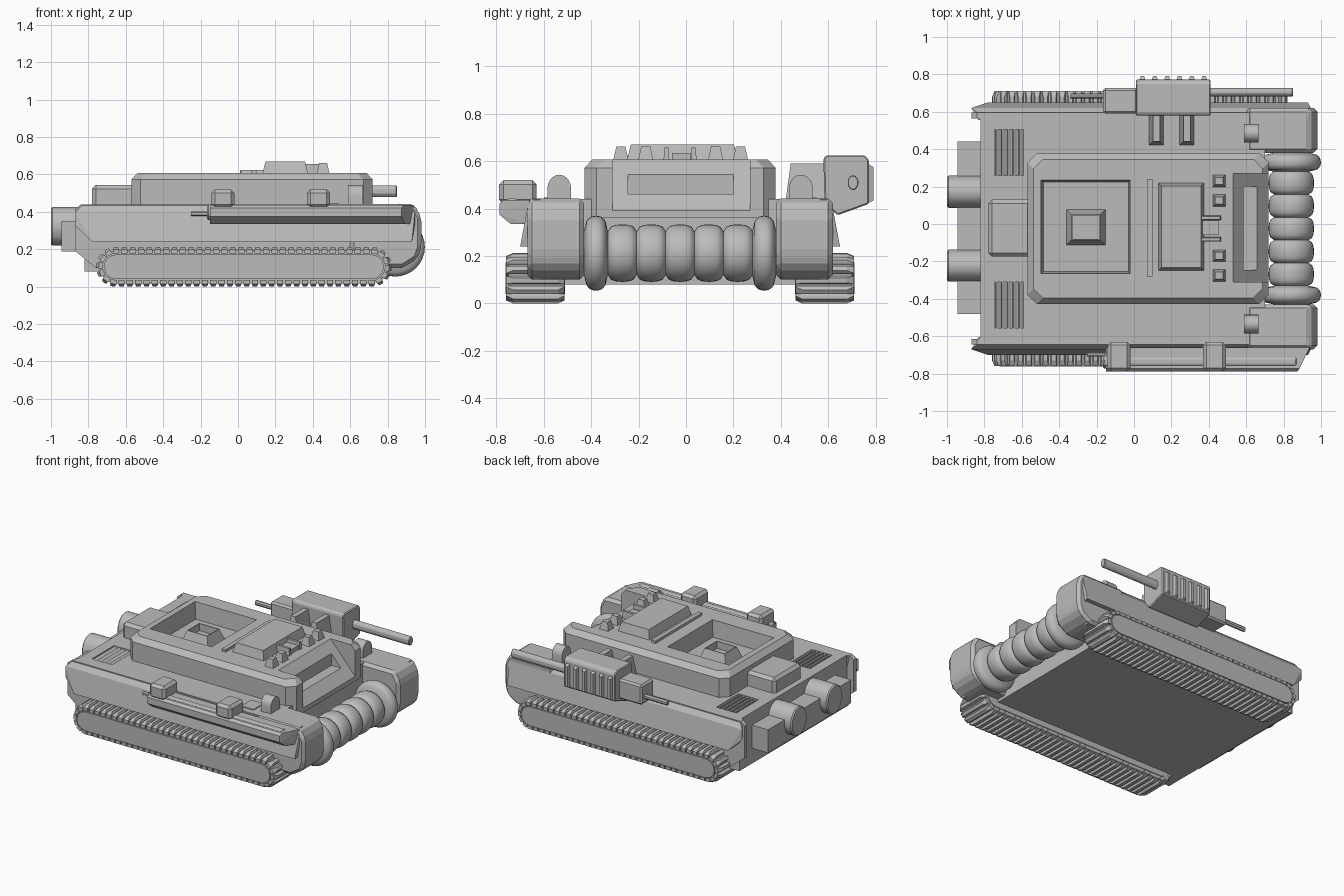
import bpy, bmesh, math
from mathutils import Vector

if "Cube" in bpy.data.objects:
    bpy.data.objects.remove(bpy.data.objects["Cube"])

CY = -0.025                      # centre line of the vehicle in y
grey = bpy.data.materials.new("plain grey")
grey.diffuse_color = (0.5, 0.5, 0.5, 1)
grey.use_nodes = True
grey.node_tree.nodes["Principled BSDF"].inputs["Base Color"].default_value = grey.diffuse_color


def finish(name, bm, smooth=False):
    bmesh.ops.recalc_face_normals(bm, faces=bm.faces[:])
    if smooth:
        for f in bm.faces:
            f.smooth = True
        for e in bm.edges:
            e.smooth = len(e.link_faces) == 2 and e.calc_face_angle(0) < math.radians(35)
    me = bpy.data.meshes.new(name)
    bm.to_mesh(me)
    bm.free()
    me.materials.append(grey)
    ob = bpy.data.objects.new(name, me)
    bpy.context.collection.objects.link(ob)
    return ob


def solid(name, pts, bev=0, smooth=False):
    """Convex solid around points, with optional chamfered edges."""
    bm = bmesh.new()
    for p in pts:
        bm.verts.new(p)
    r = bmesh.ops.convex_hull(bm, input=bm.verts[:])
    junk = {g for g in r["geom_interior"] + r["geom_unused"] if isinstance(g, bmesh.types.BMVert)}
    if junk:
        bmesh.ops.delete(bm, geom=list(junk), context='VERTS')
    bmesh.ops.dissolve_limit(bm, angle_limit=0.01, verts=bm.verts[:], edges=bm.edges[:])
    if bev:
        bmesh.ops.bevel(bm, geom=bm.edges[:], offset=bev, segments=1, profile=0.5, affect='EDGES')
    return finish(name, bm, smooth)


def box(name, x0, x1, y0, y1, z0, z1, bev=0, inset=0):
    """Box whose top can be drawn in by inset."""
    i = inset
    low = [(x, y, z0) for x in (x0, x1) for y in (y0, y1)]
    top = [(x, y, z1) for x in (x0 + i, x1 - i) for y in (y0 + i, y1 - i)]
    return solid(name, low + top, bev)


def side_prism(name, xz, y0, y1, bev=0):
    return solid(name, [(x, y, z) for x, z in xz for y in (y0, y1)], bev)


def tube(name, x0, x1, y, z, ry, rz, n=8, bev=0, smooth=False):
    ang = [math.tau * (i + .5) / n for i in range(n)]
    return solid(name, [(x, y + ry * math.cos(a), z + rz * math.sin(a))
                        for x in (x0, x1) for a in ang], bev, smooth)


def cut(target, *cutters):
    for c in cutters:
        c.hide_render = True
        c.hide_viewport = False
        c.display_type = 'WIRE'
        m = target.modifiers.new("cut", 'BOOLEAN')
        m.operation, m.solver, m.object = 'DIFFERENCE', 'EXACT', c


def ys(s, a, b):
    """Mirrored y range at distances a..b from the centre line."""
    return sorted((CY + s * a, CY + s * b))


# main hull and superstructure
hull = box("hull", -.82, .70, CY - .605, CY + .605, .08, .44)
c = .05


def octagon(i, z):
    x0, x1, y = -.57 + i, .72 - i, .403 - i
    return [p for s in (-1, 1) for p in
            [(x0 + c, CY + s * y, z), (x1 - c, CY + s * y, z),
             (x0, CY + s * (y - c), z), (x1, CY + s * (y - c), z)]]


upper = solid("superstructure", octagon(0, .36) + octagon(0, .572) + octagon(.032, .607))

# sloped front window recess, vision slit and roof well
ramp = side_prism("ramp_cutter", [(.53, .607), (.73, .381), (.9, .381), (.9, .75), (.53, .75)], -.31, .27)
slit = box("slit_cutter", .585, .75, -.245, .2, .462, .75)
well = solid("well_cutter", [(x, y, .70) for x in (-.507, -.013) for y in (-.272, .242)] +
             [(x, y, .49) for x in (-.485, -.03) for y in (-.255, .225)])
cut(upper, ramp, slit, well)
cut(hull, ramp)

# open hatch turret in the roof well
turret = box("well_turret", -.365, -.15, -.115, .08, .48, .57, inset=.03)
cut(turret, box("turret_cutter", -.33, -.185, -.08, .045, .52, .7))

# roof equipment
box("roof_block", .13, .375, -.25, .22, .60, .67, inset=.017)
box("roof_bar", .07, .10, -.28, .24, .60, .625)
box("roof_fitting", .36, .455, -.06, .02, .60, .635)
for s in (-1, 1):
    y0, y1 = ys(s, .045, .07)
    box("roof_fitting_rail", .35, .465, y0, y1, .60, .657, inset=.004)
for y in (.23, .125, -.17, -.275):
    box("roof_stud", .42, .49, y - .033, y + .033, .60, .662, inset=.014)

# rear locker, bumper and exhausts
box("rear_locker", -.78, -.55, -.175, .13, .40, .543, bev=.02)
box("rear_bumper", -.945, -.80, -.48, .44, .187, .35)
for s in (-1, 1):
    tube("exhaust", -1, -.78, CY + s * .1975, .323, .088, .104, 14, .008, True)

# mirrored side parts
for s in (-1, 1):
    # side plate with outward flare
    side_prism("side_plate", [(-.87, .19), (-.76, .10), (.88, .10), (.95, .18), (.95, .39),
                              (.93, .44), (-.84, .44), (-.87, .415)], *ys(s, .59, .62))
    solid("side_band", [(x, CY + s * y, z) for x0, x1, y, z in
                        [(-.83, .92, .58, .44), (-.83, .92, .615, .44), (-.87, .945, .645, .40),
                         (-.87, .945, .645, .325), (-.78, .93, .675, .24), (-.78, .93, .58, .24)]
                        for x in (x0, x1)])
    # front arms that hold the roller
    side_prism("front_arm", [(.6, .10), (.88, .10), (.96, .15), (.98, .21), (.98, .37),
                             (.94, .443), (.6, .443)], *ys(s, .405, .645), bev=.02)
    # rounded lamp housing and hatch plate
    yc = CY + s * .51
    solid("lamp_housing", [(x, yc + .05 * math.cos(a), .485 + .058 * math.sin(a))
                           for x in (.588, .665) for a in [math.pi * i / 10 for i in range(11)]] +
          [(x, yc + d, .43) for x in (.588, .665) for d in (-.05, .05)], smooth=True)
    y0, y1 = ys(s, .465, .575)
    box("hatch_plate", .445, .54, y0, y1, .435, .446)
    # rear grille with slats
    y0, y1 = ys(s, .285, .53)
    cut(hull, box("grille_cutter", -.745, -.59, y0, y1, .415, .5))
    for i in range(5):
        x = -.742 + i * .031
        side_prism("grille_slat", [(x, .41), (x + .026, .41), (x + .026, .422), (x + .003, .438)], y0, y1)

    # track: core loop, side cover and tread blocks
    xa, xb, zc = -.652, .715, .106

    def loop(r, n=6):
        arc = [math.pi * (i / n - .5) for i in range(n + 1)]
        return ([(xb + r * math.cos(a), zc + r * math.sin(a)) for a in arc] +
                [(xa - r * math.cos(a), zc + r * math.sin(a)) for a in arc])
    side_prism("track_core", loop(.09), *ys(s, .49, .725))
    side_prism("track_cover", loop(.066), *ys(s, .485, .737))
    bm = bmesh.new()
    L, r = xb - xa, .09
    total = 2 * L + math.tau * r
    n = 74
    for k in range(n):
        d = total * k / n
        if d < L:
            p, a = (xa + d, zc), math.pi / 2
        elif d < L + math.pi * r:
            p, a = (xb, zc), math.pi / 2 - (d - L) / r
        elif d < 2 * L + math.pi * r:
            p, a = (xb - (d - L - math.pi * r), zc), -math.pi / 2
        else:
            p, a = (xa, zc), -math.pi / 2 - (d - 2 * L - math.pi * r) / r
        nx, nz = math.cos(a), math.sin(a)
        rows = []
        for rad, w, ya, yb in ((.07, .017, .487, .735), (.092, .017, .487, .735), (.106, .011, .515, .705)):
            rows.append([bm.verts.new((p[0] + nx * rad + nz * t * w, CY + s * y, p[1] + nz * rad - nx * t * w))
                         for t, y in ((-1, ya), (1, ya), (1, yb), (-1, yb))])
        bm.faces.new(rows[0])
        bm.faces.new(rows[2])
        for lo, hi in zip(rows, rows[1:]):
            for i in range(4):
                j = (i + 1) % 4
                bm.faces.new((lo[i], lo[j], hi[j], hi[i]))
    finish("track_treads", bm)

# front roller: seven rounded rings turned around the y axis
profile = []
y = CY - .405
for i in range(7):
    end = i in (0, 6)
    w, R, g = (.10, .158, .095) if end else (.122, .121, .092)
    for k in range(10 if i < 6 else 11):
        t = k / 5 - 1
        profile.append((y + w * k / 10, g + (R - g) * math.sqrt(max(0, 1 - abs(t) ** 2.4))))
    y += w
bm = bmesh.new()
N = 32
rings = [[bm.verts.new((.841 + r * math.cos(math.tau * i / N), yy, .212 + r * math.sin(math.tau * i / N)))
          for i in range(N)] for yy, r in profile]
for a, b in zip(rings, rings[1:]):
    for i in range(N):
        bm.faces.new((a[i], a[(i + 1) % N], b[(i + 1) % N], b[i]))
bm.faces.new(rings[0])
bm.faces.new(rings[-1])
finish("front_roller", bm, True)

# side gun on the +y side
section = [(.58, .61), (.59, .625), (.755, .625), (.772, .605), (.772, .42), (.64, .372), (.585, .42)]
solid("gun_body", [(x, yy, z) for x in (.01, .41) for yy, z in section], .006)
for i in range(6):
    x = .045 + i * .066
    solid("gun_rib", [(x + d * w, yy, z) for d in (-1, 1) for w, yy, z0, z1 in
                      ((.018, .765, .42, .59), (.009, .792, .435, .575)) for z in (z0, z1)])
box("gun_breech", -.165, .02, .59, .727, .42, .56, bev=.012)
tube("gun_barrel", .40, .85, .705, .51, .024, .033, 8, .004)
tube("gun_rear_pipe", -.34, -.15, .685, .47, .014, .018, 8)
for x0 in (.08, .243):
    box("gun_bracket", x0, x0 + .08, .42, .64, .43, .59, inset=.022)

# long launcher tube on the -y side with two clamps
solid("launcher_rail", [(x, yy, z) for yy, z, x1 in
                        [(-.66, .335, .93), (-.66, .437, .94), (-.772, .437, .885),
                         (-.788, .42, .875), (-.788, .375, .875), (-.74, .335, .89)]
                        for x in (-.15, x1)])
tube("launcher_tube", -.165, .87, -.735, .40, .042, .046, 8, .006)
tube("launcher_rear_pipe", -.25, -.14, -.70, .39, .011, .013, 6)
for x0 in (-.142, .37):
    box("launcher_clamp", x0, x0 + .122, -.789, -.63, .42, .52, bev=.018)
